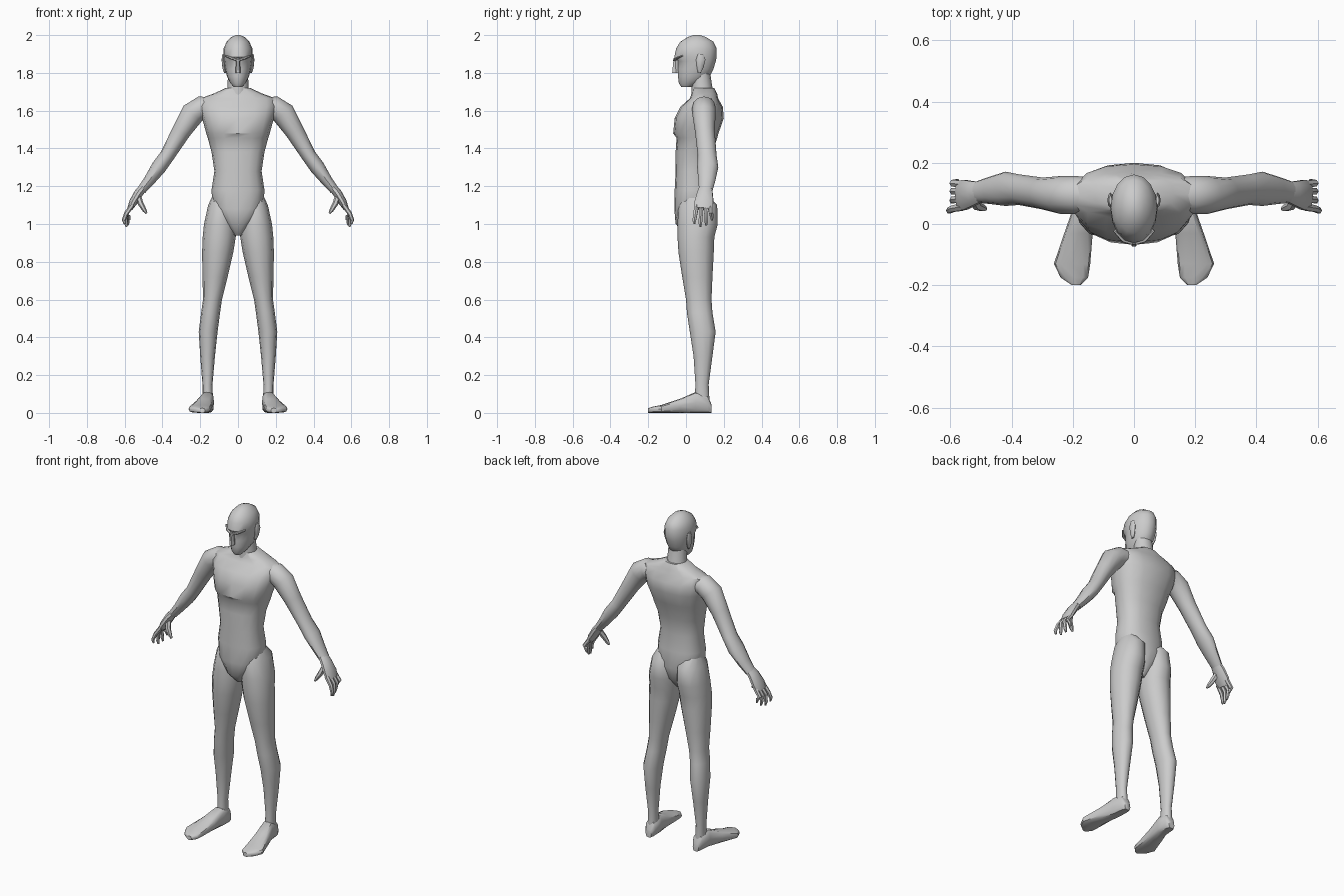
import bpy, bmesh, math
from mathutils import Vector

cube = bpy.data.objects.get("Cube")
if cube:
    bpy.data.objects.remove(cube, do_unlink=True)

# Single clay material
clay = bpy.data.materials.new("light_grey_clay")
clay.use_nodes = True
GREY = (.6, .6, .6, 1)
clay.diffuse_color = GREY
clay.node_tree.nodes["Principled BSDF"].inputs["Base Color"].default_value = GREY


def ring(center, u, v, sides, power):
    """Superellipse loop around center, spanned by half-axis vectors u and v."""
    points = []
    for i in range(sides):
        angle = math.tau * i / sides
        c, s = math.cos(angle), math.sin(angle)
        a = math.copysign(abs(c) ** (2 / power), c)
        b = math.copysign(abs(s) ** (2 / power), s)
        points.append(center + u * a + v * b)
    return points


def skin(name, rings, side=1, crease=40):
    """Bridge the rings into a closed, smooth-shaded object; side=-1 mirrors it."""
    bm = bmesh.new()
    loops = [[bm.verts.new((p.x * side, p.y, p.z)) for p in r] for r in rings]
    for low, high in zip(loops, loops[1:]):
        count = len(low)
        for i in range(count):
            j = (i + 1) % count
            bm.faces.new((low[i], low[j], high[j], high[i]))
    bm.faces.new(loops[0])
    bm.faces.new(loops[-1])
    bmesh.ops.recalc_face_normals(bm, faces=bm.faces)
    mesh = bpy.data.meshes.new(name)
    bm.to_mesh(mesh)
    bm.free()
    mesh.materials.append(clay)
    mesh.shade_smooth()
    mesh.set_sharp_from_angle(angle=math.radians(crease))
    obj = bpy.data.objects.new(name, mesh)
    bpy.context.collection.objects.link(obj)
    return obj


def stack(sections, sides, power):
    """Horizontal rings from (height, x min, x max, front, back)."""
    return [ring(Vector(((x0 + x1) / 2, (f + b) / 2, z)),
                 Vector(((x1 - x0) / 2, 0, 0)), Vector((0, (b - f) / 2, 0)), sides, power)
            for z, x0, x1, f, b in sections]


def centred(sections, sides, power):
    """Horizontal rings from (height, half width, front, back)."""
    return stack([(z, -w, w, f, b) for z, w, f, b in sections], sides, power)


def tube(path, sides=8):
    """Rings across a path of (x, y, z, thickness, depth)."""
    points = [Vector(p[:3]) for p in path]
    rings = []
    for i, (x, y, z, thick, depth) in enumerate(path):
        ahead = points[min(i + 1, len(points) - 1)] - points[max(i - 1, 0)]
        u = ahead.cross(Vector((0, 1, 0))).normalized()
        v = u.cross(ahead).normalized()
        rings.append(ring(points[i], u * thick, v * depth, sides, 2))
    return rings


# Torso, from crotch to the base of the neck
torso = [
    (.94, .02, 0, .08), (1, .07, -.055, .13), (1.08, .135, -.062, .15),
    (1.18, .14, -.06, .14), (1.28, .125, -.055, .13), (1.38, .14, -.055, .14),
    (1.455, .16, -.05, .165), (1.48, .168, -.068, .172), (1.56, .19, -.06, .2),
    (1.62, .205, -.03, .195), (1.665, .2, .02, .17), (1.69, .13, .03, .165),
    (1.72, .065, .035, .15),
]
skin("torso", centred(torso, 16, 2.4))

# Neck and head
neck = [(1.65, .07, .025, .16), (1.72, .056, .03, .14), (1.82, .052, .03, .125)]
skin("neck", centred(neck, 12, 2))
head = [
    (1.725, .022, -.025, .03), (1.745, .04, -.038, .07), (1.78, .058, -.042, .125),
    (1.82, .068, -.044, .145), (1.862, .074, -.042, .158), (1.885, .077, -.062, .162),
    (1.93, .076, -.052, .162), (1.965, .06, -.03, .145), (1.99, .035, .01, .105),
    (2, .012, .04, .075),
]
skin("head", centred(head, 16, 2))
skin("nose", tube([(0, -.055, 1.88, .009, .012), (0, -.054, 1.8, .014, .022)], 6), crease=25)

# Paired part profiles
brow = [(0, -.062, 1.865, .006, .008), (.035, -.052, 1.878, .007, .008),
        (.065, -.02, 1.89, .004, .005)]
ear = [(.068, .07, 1.8, .006, .008), (.073, .075, 1.83, .01, .018),
       (.077, .078, 1.87, .01, .025), (.077, .078, 1.9, .005, .015)]
arm = [
    (.12, .095, 1.625, .045, .055), (.19, .095, 1.618, .06, .062),
    (.24, .095, 1.585, .063, .062), (.3, .1, 1.49, .05, .052),
    (.375, .112, 1.362, .039, .05), (.42, .115, 1.3, .04, .056),
    (.47, .11, 1.23, .03, .045), (.51, .105, 1.18, .024, .036),
]
palm = [(.5, .105, 1.195, .022, .034), (.525, .1, 1.165, .024, .042),
        (.555, .095, 1.115, .022, .052), (.573, .092, 1.08, .014, .048)]
thumb = [(.53, .085, 1.15, .016, .018), (.514, .06, 1.105, .015, .016),
         (.494, .052, 1.072, .011, .012), (.484, .05, 1.056, .005, .006)]
leg = [
    (1.17, .05, .125, 0, .1), (1.1, .015, .158, -.04, .165),
    (1, .008, .18, -.045, .168), (.93, .012, .187, -.045, .15),
    (.85, .025, .19, -.04, .147), (.72, .055, .188, -.02, .14),
    (.6, .085, .185, 0, .135), (.53, .095, .195, .005, .14),
    (.43, .108, .208, .02, .157), (.3, .122, .2, .04, .14),
    (.15, .135, .188, .05, .12), (.05, .132, .188, .045, .125),
]
# Foot slices from heel to toe: (y, inner, outer, height)
foot = [
    (.135, .14, .178, .045), (.115, .128, .192, .09), (.05, .127, .2, .11),
    (-.03, .135, .228, .075), (-.13, .143, .262, .042), (-.175, .15, .24, .033),
    (-.2, .175, .203, .025),
]
foot_rings = [ring(Vector(((a + b) / 2, y, h / 2)), Vector(((b - a) / 2, 0, 0)),
                   Vector((0, 0, h / 2)), 12, 3) for y, a, b, h in foot]

# Finger roots and tips: (name, root y, tip y, tip x, tip z)
fingers = [("index", .056, .044, .605, 1), ("middle", .082, .076, .594, .985),
           ("ring", .107, .107, .585, .993), ("little", .13, .137, .578, 1.02)]

for side, word in ((1, "left"), (-1, "right")):
    skin(word + "_brow", tube(brow, 6), side)
    skin(word + "_ear", tube(ear), side)
    skin(word + "_arm", tube(arm, 12), side)
    skin(word + "_palm", tube(palm, 10), side)
    skin(word + "_thumb", tube(thumb, 6), side)
    for name, root, tip, x, z in fingers:
        path = [(.56, root, 1.1, .013, .014), (.592, (root + tip) / 2, 1.055, .012, .012),
                (x, tip, z + .02, .01, .011), (x - .004, tip, z, .005, .006)]
        skin(f"{word}_{name}_finger", tube(path, 6), side)
    skin(word + "_leg", stack(leg, 12, 2.1), side)
    skin(word + "_foot", foot_rings, side)
